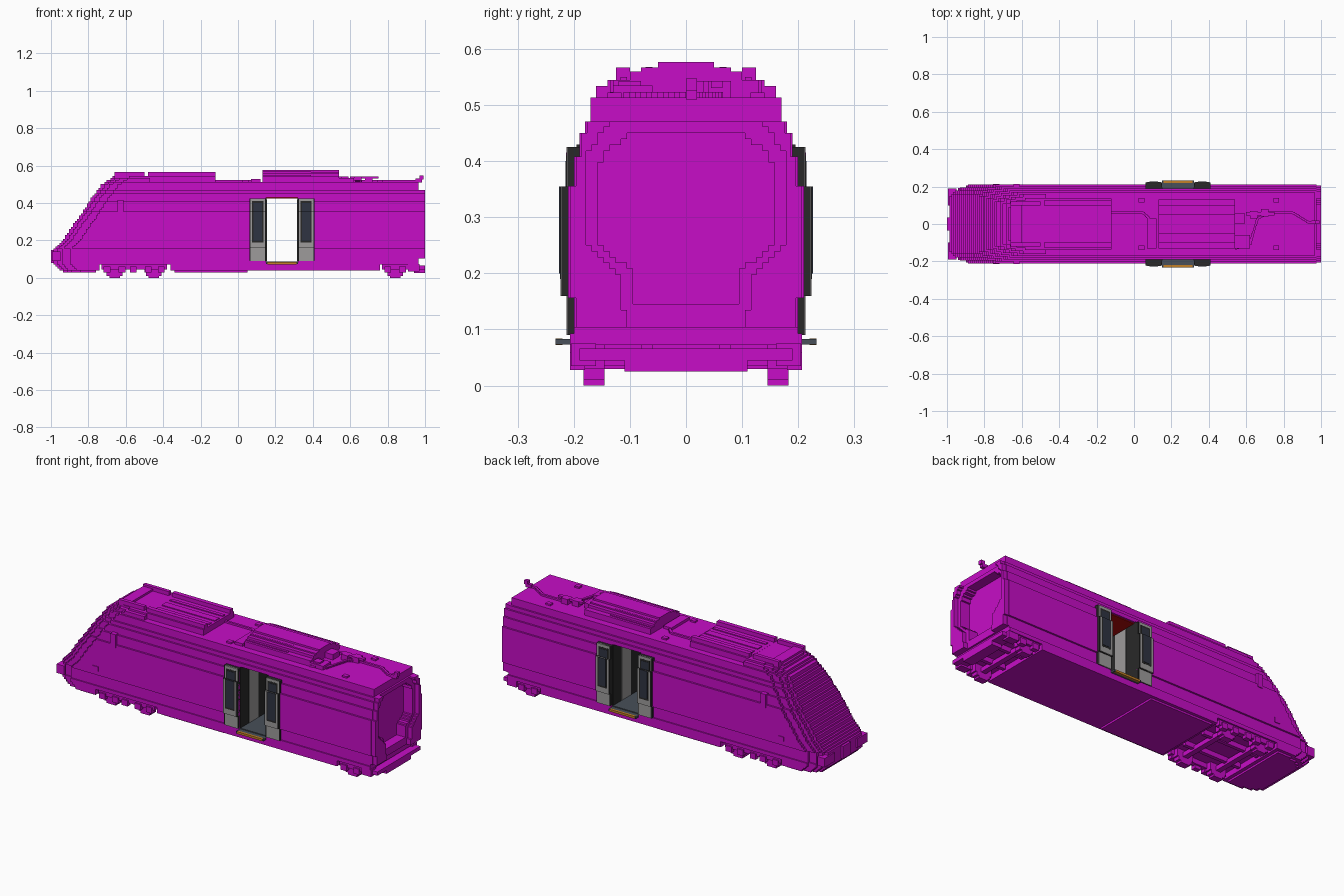
import bpy, bmesh, math
from mathutils import Vector

old = bpy.data.objects.get("Cube")
if old:
    bpy.data.objects.remove(old, do_unlink=True)

V = 0.0105  # block size


def material(name, r, g, b):
    m = bpy.data.materials.new(name)
    m.use_nodes = True
    m.diffuse_color = (r, g, b, 1)
    m.node_tree.nodes["Principled BSDF"].inputs["Base Color"].default_value = (r, g, b, 1)
    return m


MAGENTA = material("magenta", 0.57, 0.004, 0.57)
GREY = material("light grey", 0.34, 0.33, 0.33)
BLACK = material("black", 0.022, 0.022, 0.022)
GLASS = material("dark glass", 0.028, 0.033, 0.055)
SLATE = material("slate", 0.065, 0.08, 0.1)
ORANGE = material("orange", 0.55, 0.22, 0.02)
RED = material("red", 0.45, 0.003, 0.003)


class Part:
    """Collects boxes and flat-topped slabs into one named object."""

    def __init__(self, name, mat):
        self.name, self.mat, self.bm = name, mat, bmesh.new()

    def slab(self, outline, z0, z1):
        low = [self.bm.verts.new((x, y, z0)) for x, y in outline]
        high = [self.bm.verts.new((x, y, z1)) for x, y in outline]
        self.bm.faces.new(low)
        self.bm.faces.new(high)
        for i in range(len(low)):
            j = (i + 1) % len(low)
            self.bm.faces.new((low[i], low[j], high[j], high[i]))

    def box(self, x0, x1, y0, y1, z0, z1):
        self.slab([(x0, y0), (x1, y0), (x1, y1), (x0, y1)], z0, z1)

    def pair(self, x0, x1, y0, y1, z0, z1):
        self.box(x0, x1, y0, y1, z0, z1)
        self.box(x0, x1, -y1, -y0, z0, z1)

    def done(self):
        bmesh.ops.recalc_face_normals(self.bm, faces=self.bm.faces)
        mesh = bpy.data.meshes.new(self.name)
        self.bm.to_mesh(mesh)
        self.bm.free()
        mesh.materials.append(self.mat)
        bpy.context.collection.objects.link(bpy.data.objects.new(self.name, mesh))


def lerp(table, z):
    for (a, p), (b, q) in zip(table, table[1:]):
        if z <= b:
            return p + (q - p) * max(0, z - a) / (b - a)
    return table[-1][1]


def snap(x):
    return round(x / V) * V


def half_width(z):
    for top, w in ((0.045, 0.19), (0.09, 0.207), (0.16, 0.2), (0.355, 0.21), (0.405, 0.2),
                   (0.445, 0.19), (0.475, 0.18), (0.51, 0.17), (0.53, 0.16)):
        if z < top:
            return w
    return 0.14


NOSE = [(0.03, -0.92), (0.05, -0.96), (0.08, -0.985), (0.15, -0.985), (0.19, -0.945),
        (0.5, -0.73), (0.56, -0.64)]
HOLE_OUT = [(0.1, 0.105), (0.2, 0.12), (0.26, 0.18), (0.41, 0.18), (0.475, 0.13)]
HOLE_IN = [(0.15, 0.09), (0.2, 0.093), (0.25, 0.155), (0.4, 0.155), (0.445, 0.11)]


def nose_outline(z, x_end):
    w, x = half_width(z), snap(lerp(NOSE, z))
    side, last = [], None
    for dx, dw in ((0, 0.05), (0.02, 0.03), (0.045, 0.015), (0.09, 0)):
        if last is not None:
            side.append((x + dx, last))
        last = w - dw
        side.append((x + dx, last))
    side.append((x_end, w))
    return side + [(a, -b) for a, b in reversed(side)]


def rect(x0, x1, y0, y1):
    return [(x0, y0), (x1, y0), (x1, y1), (x0, y1)]


def end_frame(z, w):
    """Stepped gangway frame around the recess at the flat end."""
    if z < 0.1 or z > 0.475:
        return [rect(0.92, 0.965, -w, w)]
    out = []
    a, b = snap(lerp(HOLE_IN, z)), snap(lerp(HOLE_OUT, z))
    if 0.15 < z < 0.445:
        out += [rect(0.92, 0.975, a, w), rect(0.92, 0.975, -w, -a)]
    else:
        out.append(rect(0.92, 0.975, -w, w))
    b = min(b, w - V)
    return out + [rect(0.975, 1, b, w - 0.004), rect(0.975, 1, -w + 0.004, -b)]


def layer(z):
    w = half_width(z)
    if z < 0.045:
        return [nose_outline(z, -0.76), rect(-0.34, 0.05, -w, w)]
    if z < 0.07:
        return [nose_outline(z, -0.74), rect(-0.36, 0.76, -w, w)]
    if z > 0.51:
        return [nose_outline(z, -0.47)]
    if 0.08 < z < 0.43:
        return [nose_outline(z, 0.15), rect(0.32, 0.92, -w, w)] + end_frame(z, w)
    return [nose_outline(z, 0.92)] + end_frame(z, w)


# Body shell, equal layers merged into one slab
body = Part("body", MAGENTA)
start, current = 0.03, layer(0.03 + V / 2)
for i in range(1, 50):
    z = 0.03 + i * V
    new = layer(z + V / 2) if i < 49 else None
    if new != current:
        for outline in current:
            body.slab(outline, start, z)
        start, current = z, new
body.done()

# Cab side details and nose coupler
trim = Part("cab_trim", MAGENTA)
trim.pair(-0.645, -0.612, 0.19, 0.214, 0.34, 0.415)
trim.pair(-0.755, -0.72, 0.2, 0.214, 0.18, 0.205)
trim.box(-1, -0.96, -0.035, 0.035, 0.08, 0.15)
trim.pair(-0.995, -0.95, 0.1, 0.19, 0.09, 0.14)
trim.done()

# Roof fairings
roof = Part("roof_fairings", MAGENTA)
roof.pair(-0.66, -0.5, 0.1, 0.12, 0.53, 0.567)
roof.box(-0.66, -0.6, -0.1, 0.1, 0.53, 0.556)
roof.box(-0.48, -0.12, -0.135, 0.135, 0.505, 0.545)
roof.pair(-0.48, -0.12, 0.1, 0.125, 0.54, 0.567)
for y in (0, 0.05):
    roof.pair(-0.46, -0.13, y, y + 0.02, 0.54, 0.55)
for w, top in ((0.13, 0.545), (0.1, 0.56), (0.08, 0.567), (0.05, 0.577)):
    roof.box(0.13, 0.54, -w, w, 0.505, top)
for y in (0.06, 0.085, 0.105):
    roof.pair(0.13, 0.39, y, y + 0.012, 0.53, 0.572 - (y - 0.05) * 0.4)
roof.box(0.07, 0.12, -0.13, 0.03, 0.505, 0.528)
roof.done()

# Roof equipment, cables and end bracket
gear = Part("roof_gear", MAGENTA)
for x, y, w in ((0.56, 0.03, 0.03), (0.57, -0.1, 0.02), (0.64, 0.05, 0.02), (0.7, 0.06, 0.02)):
    gear.box(x - w, x + w, y - w, y + w, 0.505, 0.543)
gear.box(0.54, 0.62, -0.13, -0.06, 0.505, 0.535)
gear.box(0.6, 0.75, 0.045, 0.065, 0.53, 0.543)
for x in (0.04, 0.76):
    gear.pair(x - 0.015, x + 0.015, 0.115, 0.14, 0.505, 0.522)
cables = [[(0.54, -0.13), (0.62, -0.11), (0.66, 0.03), (0.72, 0.06), (0.85, 0.06), (0.93, 0.01), (0.96, 0.01)],
          [(-0.12, 0.06), (0.05, 0.06), (0.08, 0.03), (0.08, -0.13)]]
for path in cables:
    for p, q in zip(path, path[1:]):
        p, q = Vector(p), Vector(q)
        n = max(1, math.ceil((q - p).length / V))
        for i in range(n):
            c = p.lerp(q, (i + 0.5) / n)
            gear.box(c.x - V * 0.6, c.x + V * 0.6, c.y - V * 0.6, c.y + V * 0.6, 0.505, 0.523)
gear.box(0.95, 0.985, 0, 0.02, 0.51, 0.53)
gear.box(0.97, 0.992, 0, 0.02, 0.525, 0.547)
gear.done()

# Bogies, wheels and rear beam
wheels = Part("wheels", MAGENTA)
for x in (-0.66, -0.45, 0.84):
    for r, z0, z1 in ((0.028, 0, 0.011), (0.042, 0.011, 0.03), (0.05, 0.03, 0.08)):
        wheels.pair(x - r, x + r, 0.145, 0.183, z0, z1)
    wheels.box(x - 0.015, x + 0.015, -0.15, 0.15, 0.035, 0.06)
wheels.done()
bogie = Part("bogie_frames", MAGENTA)
for x0, x1 in ((-0.73, -0.38), (0.77, 0.92)):
    bogie.pair(x0, x1, 0.17, 0.198, 0.045, 0.08)
    bogie.pair(x0, x1, 0.06, 0.08, 0.045, 0.08)
for x in (-0.7, -0.62, -0.56, -0.48, -0.41, 0.8, 0.88):
    bogie.pair(x - 0.018, x + 0.018, 0.18, 0.207, 0.028, 0.06)
bogie.box(0.93, 1, -0.19, 0.19, 0.045, 0.066)
bogie.pair(0.91, 0.97, 0.16, 0.205, 0.035, 0.075)
bogie.box(0.94, 1, -0.11, 0.11, 0.025, 0.05)
bogie.done()

# Sliding door leaves: black cores, grey panels, glass plates
core, panel = Part("door_cores", BLACK), Part("door_panels", GREY)
glass = Part("door_windows", GLASS)
for x0, x1 in ((0.062, 0.15), (0.32, 0.408)):
    for z0, z1, y in ((0.09, 0.16, 0.211), (0.16, 0.355, 0.222), (0.355, 0.425, 0.211)):
        core.pair(x0, x1, 0.19, y, z0, z1)
        panel.pair(x0 + 0.005, x1 - 0.005, y - 0.004, y + 0.002, z0, z1)
    mid = (x0 + x1) / 2
    core.pair(mid - 0.03, mid + 0.03, 0.219, 0.2245, 0.19, 0.355)
    core.pair(mid - 0.03, mid + 0.03, 0.209, 0.2135, 0.355, 0.41)
    glass.pair(mid - 0.023, mid + 0.023, 0.22, 0.226, 0.2, 0.355)
    glass.pair(mid - 0.023, mid + 0.023, 0.21, 0.215, 0.355, 0.4)
for part in (core, panel, glass):
    part.done()

# Entrance lobby
walls = Part("lobby_walls", BLACK)
walls.box(0.148, 0.152, -0.195, 0.195, 0.085, 0.43)
walls.box(0.318, 0.322, -0.195, 0.195, 0.085, 0.43)
walls.done()
posts = Part("lobby_panels", GREY)
posts.pair(0.151, 0.155, 0.04, 0.12, 0.09, 0.42)
posts.pair(0.315, 0.319, 0.04, 0.12, 0.09, 0.42)
posts.done()
ceiling = Part("lobby_ceiling", RED)
ceiling.box(0.15, 0.32, -0.18, 0.18, 0.424, 0.432)
ceiling.done()
floor = Part("lobby_floor", SLATE)
floor.box(0.15, 0.32, -0.195, 0.195, 0.078, 0.088)
floor.pair(0.15, 0.32, 0.187, 0.226, 0.073, 0.083)
floor.pair(0.15, 0.158, 0.226, 0.233, 0.073, 0.083)
floor.pair(0.312, 0.32, 0.226, 0.233, 0.073, 0.083)
floor.done()
edge = Part("step_edges", ORANGE)
edge.pair(0.158, 0.312, 0.22, 0.233, 0.072, 0.084)
edge.done()
